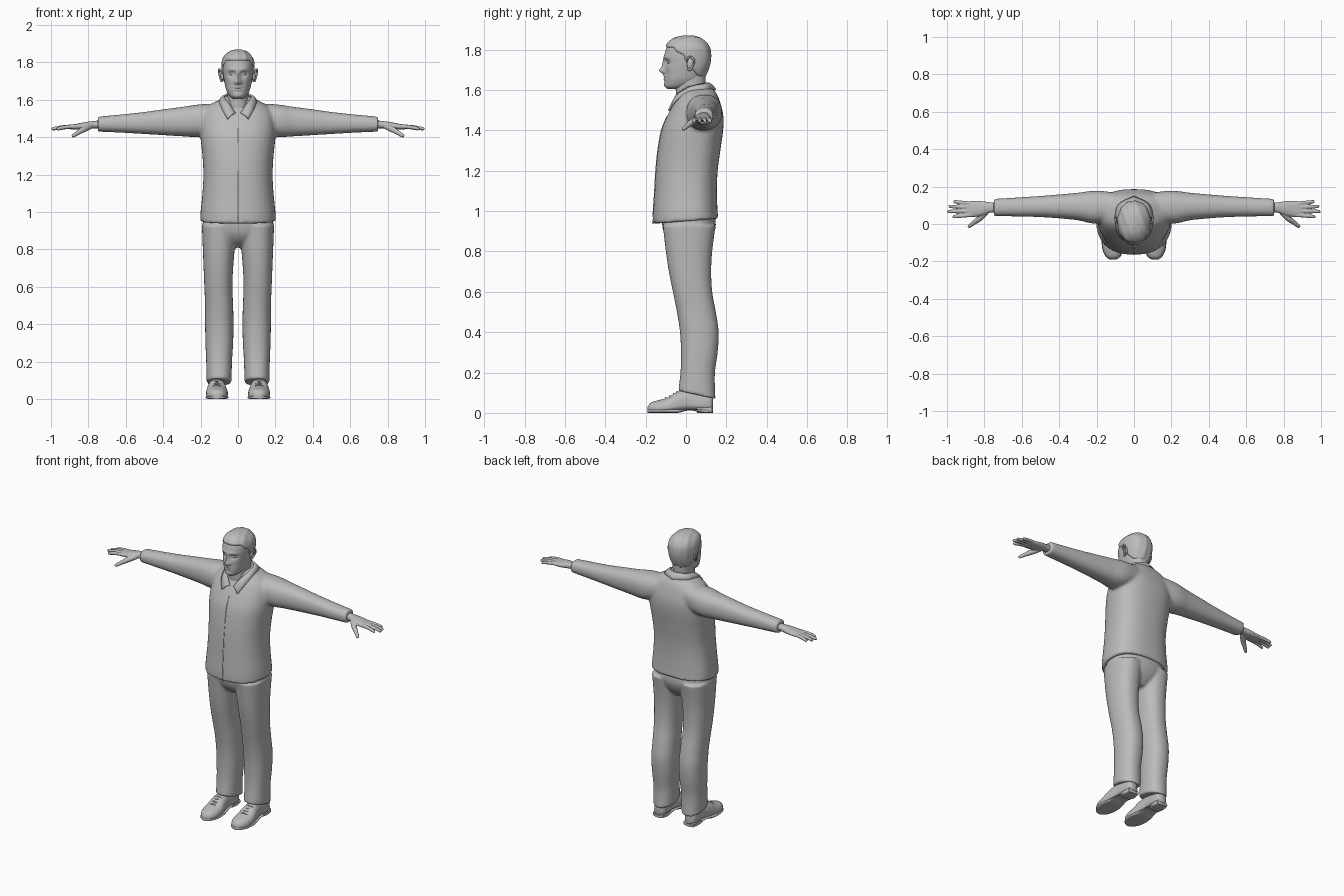
import bpy, bmesh, math
from mathutils import Vector, Matrix

cube = bpy.data.objects.get("Cube")
if cube:
    bpy.data.objects.remove(cube, do_unlink=True)

grey = bpy.data.materials.new("plain_grey")
grey.use_nodes = True
grey.diffuse_color = (0.5, 0.5, 0.5, 1)
grey.node_tree.nodes["Principled BSDF"].inputs["Base Color"].default_value = grey.diffuse_color


# ---- helpers ----
def spline(points, steps):
    """Smooth curve through tuples of any length."""
    out, last = [], len(points) - 1
    for i in range(last):
        quad = [points[max(0, min(last, i + j))] for j in (-1, 0, 1, 2)]
        for s in range(steps):
            t = s / steps
            out.append(tuple(0.5 * (2*b + (c - a)*t + (2*a - 5*b + 4*c - d)*t*t
                                    + (3*b - a - 3*c + d)*t**3) for a, b, c, d in zip(*quad)))
    return out + [tuple(points[-1])]


def skin(bm, loops):
    """Closed surface over a row of vertex loops."""
    rows = [[bm.verts.new(p) for p in loop] for loop in loops]
    for low, high in zip(rows, rows[1:]):
        for i in range(len(low)):
            bm.faces.new((low[i - 1], low[i], high[i], high[i - 1]))
    bm.faces.new(rows[0])
    bm.faces.new(rows[-1])


def loft(bm, rings, axis="z", steps=5, seg=40, power=2.3, bias=0.5, side=1):
    """Rings are (position, u min, u max, v min, v max) across the axis."""
    order = {"x": (0, 1, 2), "y": (1, 0, 2), "z": (2, 0, 1)}[axis]
    loops = []
    for t, u0, u1, v0, v1 in spline(rings, steps):
        mid, loop = v0 + bias * (v1 - v0), []
        for k in range(seg):
            a = math.tau * k / seg
            c, s = (math.copysign(abs(w) ** (2 / power), w) for w in (math.cos(a), math.sin(a)))
            p = Vector()
            p[order[0]] = t
            p[order[1]] = (u0 + u1) / 2 + c * (u1 - u0) / 2
            p[order[2]] = mid + s * (v1 - mid if s > 0 else mid - v0)
            p.x *= side
            loop.append(p)
        loops.append(loop)
    skin(bm, loops)


def tube(bm, points, radii, steps=4, seg=12):
    path = spline([(*p, r) for p, r in zip(points, radii)], steps)
    loops = []
    for i, p in enumerate(path):
        ahead, behind = path[min(i + 1, len(path) - 1)], path[max(i - 1, 0)]
        turn = (Vector(ahead[:3]) - Vector(behind[:3])).to_track_quat("Z", "Y")
        loops.append([Vector(p[:3]) + turn @ Vector((p[3] * math.cos(math.tau * k / seg),
                      p[3] * math.sin(math.tau * k / seg), 0)) for k in range(seg)])
    skin(bm, loops)


def ball(bm, centre, radii):
    bmesh.ops.create_uvsphere(bm, u_segments=24, v_segments=16, radius=1,
                              matrix=Matrix.Translation(centre) @ Matrix.Diagonal((*radii, 1)))


def finish(name, bm, voxel=0, relax=0, mirror=False, thick=0):
    bmesh.ops.recalc_face_normals(bm, faces=bm.faces)
    mesh = bpy.data.meshes.new(name)
    bm.to_mesh(mesh)
    bm.free()
    mesh.materials.append(grey)
    ob = bpy.data.objects.new(name, mesh)
    bpy.context.collection.objects.link(ob)
    bpy.ops.object.select_all(action="DESELECT")
    ob.select_set(True)
    bpy.context.view_layer.objects.active = ob
    bpy.ops.object.shade_smooth_by_angle(angle=math.radians(45))
    if mirror:
        ob.modifiers.new("Mirror", "MIRROR")
    if thick:
        ob.modifiers.new("Solidify", "SOLIDIFY").thickness = thick
    if voxel:
        mod = ob.modifiers.new("Blend", "REMESH")
        mod.mode, mod.voxel_size, mod.use_smooth_shade = "VOXEL", voxel, True
        mod = ob.modifiers.new("Relax", "SMOOTH")
        mod.factor, mod.iterations = 0.5, relax
    return ob


def tilt_hem(bm, base, reach, slope, pivot=0):
    for v in bm.verts:
        v.co.z += slope * (v.co.y - pivot) * max(0, 1 - abs(v.co.z - base) / reach)


# ---- jacket: body and sleeves blended together ----
body = [(z, -w, w, f, b) for z, w, f, b in (
    (.95, .203, -.163, .16), (1, .2, -.163, .156), (1.1, .19, -.156, .153), (1.2, .185, -.15, .157),
    (1.3, .19, -.14, .17), (1.4, .2, -.122, .184), (1.47, .2, -.094, .185), (1.53, .19, -.062, .172),
    (1.57, .155, -.04, .158), (1.6, .1, -.028, .14), (1.62, .072, -.02, .12))]
sleeve = [(.08, .03, .165, 1.44, 1.58), (.2, .002, .178, 1.403, 1.576), (.3, .02, .167, 1.405, 1.562),
          (.4, .03, .158, 1.411, 1.549), (.5, .037, .15, 1.417, 1.535), (.62, .04, .142, 1.424, 1.522),
          (.75, .043, .134, 1.43, 1.51)]
bm = bmesh.new()
loft(bm, body, power=2.4, bias=.58, seg=64)
for side in (-1, 1):
    loft(bm, sleeve, "x", side=side)
tilt_hem(bm, .95, .2, .08)
finish("jacket", bm, voxel=.009, relax=5)

bm = bmesh.new()
seam = [(0, r[3] + .002, r[0]) for r in body[:7]]
tube(bm, seam, [.004] * len(seam), seg=8)
tilt_hem(bm, .95, .2, .08)
finish("front_seam", bm)

# ---- collar: upper and lower edge on one half, mirrored ----
edges = [(.012, -.066, 1.53, .055, -.09, 1.5), (.045, -.048, 1.578, .085, -.056, 1.548),
         (.072, .02, 1.618, .102, .018, 1.595), (.055, .088, 1.634, .084, .105, 1.605),
         (0, .112, 1.638, 0, .15, 1.604)]
bm = bmesh.new()
rows = []
for e in spline(edges, 6):
    top, low = Vector(e[:3]), Vector(e[3:])
    bulge = Vector((0, 0, .006))
    rows.append([bm.verts.new(p) for p in (top, (top + low) / 2 + bulge, low)])
for a, b in zip(rows, rows[1:]):
    for i in range(2):
        bm.faces.new((a[i], a[i + 1], b[i + 1], b[i]))
finish("collar", bm, mirror=True, thick=.01)

# ---- trousers ----
leg = [(.09, .035, .168, -.038, .146), (.2, .032, .17, -.027, .143), (.3, .026, .174, -.025, .157),
       (.4, .024, .176, -.03, .162), (.5, .026, .176, -.045, .148), (.6, .03, .18, -.065, .13),
       (.7, .026, .184, -.085, .125), (.8, .018, .188, -.1, .13), (.93, .008, .193, -.115, .147)]
hips = [(z, -w, w, f, b) for z, w, f, b in (
    (.81, .05, -.03, .08), (.84, .1, -.075, .11), (.88, .16, -.105, .135), (.93, .188, -.118, .148),
    (1, .18, -.12, .14))]
bm = bmesh.new()
loft(bm, hips)
for side in (-1, 1):
    loft(bm, leg, side=side)
tilt_hem(bm, .09, .2, -.22, .05)
finish("trousers", bm, voxel=.008, relax=4)

# ---- shoes ----
shoe = [(-.19, .1, .128, .012, .03), (-.175, .075, .148, .006, .05), (-.14, .058, .166, .004, .062),
        (-.09, .054, .171, .004, .076), (-.04, .062, .165, .008, .105), (.02, .07, .155, .014, .115),
        (.08, .07, .153, .012, .11), (.12, .076, .147, .012, .1), (.135, .095, .13, .02, .08)]
bm = bmesh.new()
loft(bm, shoe, "y", bias=.3, power=2.4)
finish("shoes", bm, mirror=True)

bm = bmesh.new()
sole = [(y, a - .002, b + .002, .013 if -.04 < y < .05 else 0, .018) for y, a, b, _, _ in shoe]
loft(bm, sole, "y", power=3.5)
loft(bm, [(y, .074, .15, 0, .03) for y in (.055, .13)], "y", steps=2, power=5)
finish("soles", bm, mirror=True)

bm = bmesh.new()
for y, z in ((-.1, .075), (-.08, .083), (-.062, .093), (-.045, .104)):
    tube(bm, [(.086, y + .006, z - .008), (.113, y, z + .001), (.14, y + .006, z - .008)], [.004] * 3, seg=8)
finish("shoe_laces", bm, mirror=True)

# ---- hands ----
bm = bmesh.new()
loft(bm, [(.72, .06, .116, 1.447, 1.491), (.77, .06, .116, 1.447, 1.487), (.81, .046, .122, 1.443, 1.482),
          (.85, .038, .124, 1.441, 1.474), (.89, .037, .12, 1.442, 1.467), (.905, .05, .11, 1.449, 1.46)],
     "x", seg=32)
fingers = [(.885, .047, .97, .039), (.89, .069, .996, .067), (.887, .09, .99, .094), (.875, .11, .965, .119)]
for x, y, tip_x, tip_y in fingers:
    mid = ((x + tip_x) / 2, (y + tip_y) / 2, 1.453)
    tube(bm, [(x - .03, y, 1.457), (x, y, 1.457), mid, (tip_x - .006, tip_y, 1.445), (tip_x, tip_y, 1.444)],
         [.009, .011, .0105, .009, .004])
tube(bm, [(.79, .066, 1.459), (.825, .03, 1.442), (.855, .008, 1.424), (.88, -.012, 1.408), (.886, -.018, 1.404)],
     [.016, .016, .0125, .01, .004])
finish("hands", bm, voxel=.0035, relax=3, mirror=True)

# ---- neck ----
bm = bmesh.new()
loft(bm, [(z, -w, w, f, b) for z, w, f, b in (
    (1.5, .062, -.045, .1), (1.58, .058, -.05, .1), (1.63, .057, -.05, .096), (1.7, .06, -.04, .1))])
finish("neck", bm)

# ---- head with modelled face, and hair grown from the same shape ----
skull = [(z, -w, w, f, b) for z, w, f, b in (
    (1.605, .022, -.088, -.03), (1.62, .045, -.102, .03), (1.65, .062, -.105, .075), (1.68, .07, -.104, .095),
    (1.72, .077, -.103, .11), (1.76, .081, -.107, .117), (1.8, .08, -.1, .114), (1.83, .068, -.084, .098),
    (1.852, .044, -.055, .07), (1.862, .014, -.02, .035))]
# x, z, spread x, spread z, outward amount
features = [(0, 1.72, .009, .022, .016), (0, 1.695, .01, .01, .021), (.014, 1.692, .007, .008, .008),
            (.028, 1.762, .02, .007, .006), (.032, 1.738, .014, .01, -.012), (0, 1.669, .019, .005, .006),
            (0, 1.655, .017, .005, .006), (0, 1.662, .022, .002, -.003), (0, 1.622, .018, .012, .006),
            (.05, 1.712, .015, .015, .004)]
hairline = [(-.2, 1.815), (-.06, 1.81), (-.045, 1.788), (-.012, 1.775), (.002, 1.735), (.018, 1.73),
            (.035, 1.7), (.06, 1.67), (.2, 1.64)]


def hair_edge(y):
    for (a, za), (b, zb) in zip(hairline, hairline[1:]):
        if y <= b:
            return za + (zb - za) * (y - a) / (b - a)


bm = bmesh.new()
loft(bm, skull, seg=112, steps=8, power=2.25)
hair = bm.copy()
for v in bm.verts:
    if v.co.y < 0:
        x, z = abs(v.co.x), v.co.z
        v.co.y -= sum(m * math.exp(-((x - fx) / sx) ** 2 / 2 - ((z - fz) / sz) ** 2 / 2)
                      for fx, fz, sx, sz, m in features)
finish("head", bm)

bmesh.ops.recalc_face_normals(hair, faces=hair.faces)
hair.normal_update()
shifts = []
for v in hair.verts:
    rise = max(0, min(1, (v.co.z - hair_edge(v.co.y)) / .016 + .5))
    strands = .0012 * math.sin(160 * v.co.x + 60 * v.co.y) * rise
    shifts.append((v, v.normal * (.013 * rise * rise * (3 - 2 * rise) - .006 + strands)))
for v, shift in shifts:
    v.co += shift
finish("hair", hair)

# ---- eyes and ears ----
bm = bmesh.new()
ball(bm, (.032, -.079, 1.738), (.015, .014, .0095))
finish("eyes", bm, mirror=True)

bm = bmesh.new()
ball(bm, (.084, .022, 1.73), (.01, .017, .03))
tube(bm, [(.084, .004, 1.738), (.094, .008, 1.758), (.1, .026, 1.763), (.102, .04, 1.745), (.096, .034, 1.72),
          (.088, .018, 1.7), (.083, .009, 1.706)], [.003, .005, .005, .005, .005, .006, .004], seg=10)
finish("ears", bm, mirror=True)
